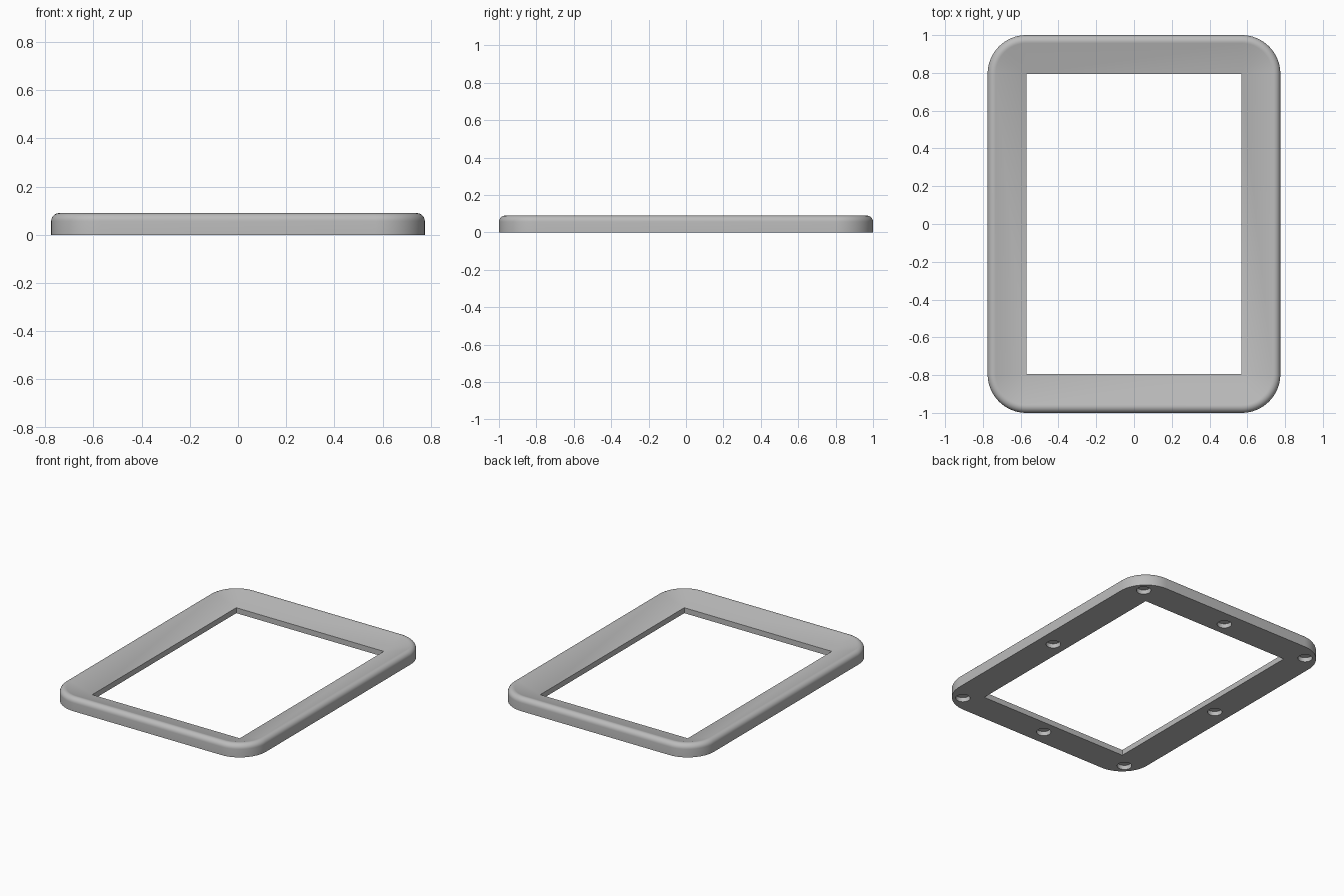
import bpy, bmesh
from math import sin, cos, radians, pi

cube = bpy.data.objects.get("Cube")
if cube:
    bpy.data.objects.remove(cube)

IN_X, IN_Y = 0.57, 0.795      # half size of the opening
BAND = 0.205                  # width of the border, also the corner radius
FILLET, SLOPE = 0.033, 17.3
HEIGHT, LIP = 0.09, 0.038
STEPS = 16


def make_material(name, colour):
    mat = bpy.data.materials.new(name)
    mat.use_nodes = True
    mat.diffuse_color = colour
    mat.node_tree.nodes["Principled BSDF"].inputs["Base Color"].default_value = colour
    return mat


grey = make_material("plain grey", (0.5, 0.5, 0.5, 1))


def make_object(name, bm):
    bmesh.ops.recalc_face_normals(bm, faces=bm.faces)
    mesh = bpy.data.meshes.new(name)
    bm.to_mesh(mesh)
    bm.free()
    mesh.materials.append(grey)
    obj = bpy.data.objects.new(name, mesh)
    bpy.context.collection.objects.link(obj)
    return obj


# Border cross-section: (distance from the opening, height)
profile = [(0, LIP), (0, 0), (BAND, 0)]
for i in range(9):
    a = radians((90 + SLOPE) * i / 8)
    profile.append((BAND - FILLET + FILLET * cos(a), HEIGHT - FILLET + FILLET * sin(a)))

# Frame: the cross-section swept round the opening, pivoting on its corners
bm = bmesh.new()
rings = []
for corner, (sx, sy) in enumerate([(1, 1), (-1, 1), (-1, -1), (1, -1)]):
    for k in range(STEPS + 1):
        a = (corner + k / STEPS) * pi / 2
        rings.append([bm.verts.new((sx * IN_X + d * cos(a), sy * IN_Y + d * sin(a), z))
                      for d, z in profile])
for i, ring in enumerate(rings):
    after = rings[(i + 1) % len(rings)]
    for j in range(len(profile)):
        n = (j + 1) % len(profile)
        bm.faces.new((ring[j], after[j], after[n], ring[n]))
bmesh.ops.remove_doubles(bm, verts=bm.verts, dist=1e-5)
frame = make_object("frame", bm)

# Round blind holes in the underside: corners and middle of each side
bm = bmesh.new()
for x in (-1, 0, 1):
    for y in (-1, 0, 1):
        if x or y:
            made = bmesh.ops.create_cone(bm, cap_ends=True, segments=32,
                                         radius1=0.046, radius2=0.046, depth=0.06)
            bmesh.ops.translate(bm, verts=made["verts"], vec=(x * 0.667, y * 0.89, 0))
cutter = make_object("hole_cutter", bm)
cutter.hide_render = True

cut = frame.modifiers.new("holes", "BOOLEAN")
cut.operation = "DIFFERENCE"
cut.solver = "EXACT"
cut.object = cutter
bpy.ops.object.select_all(action="DESELECT")
bpy.context.view_layer.objects.active = frame
frame.select_set(True)
bpy.ops.object.modifier_apply(modifier=cut.name)
bpy.data.objects.remove(cutter)
bpy.ops.object.shade_smooth_by_angle(angle=radians(30))
